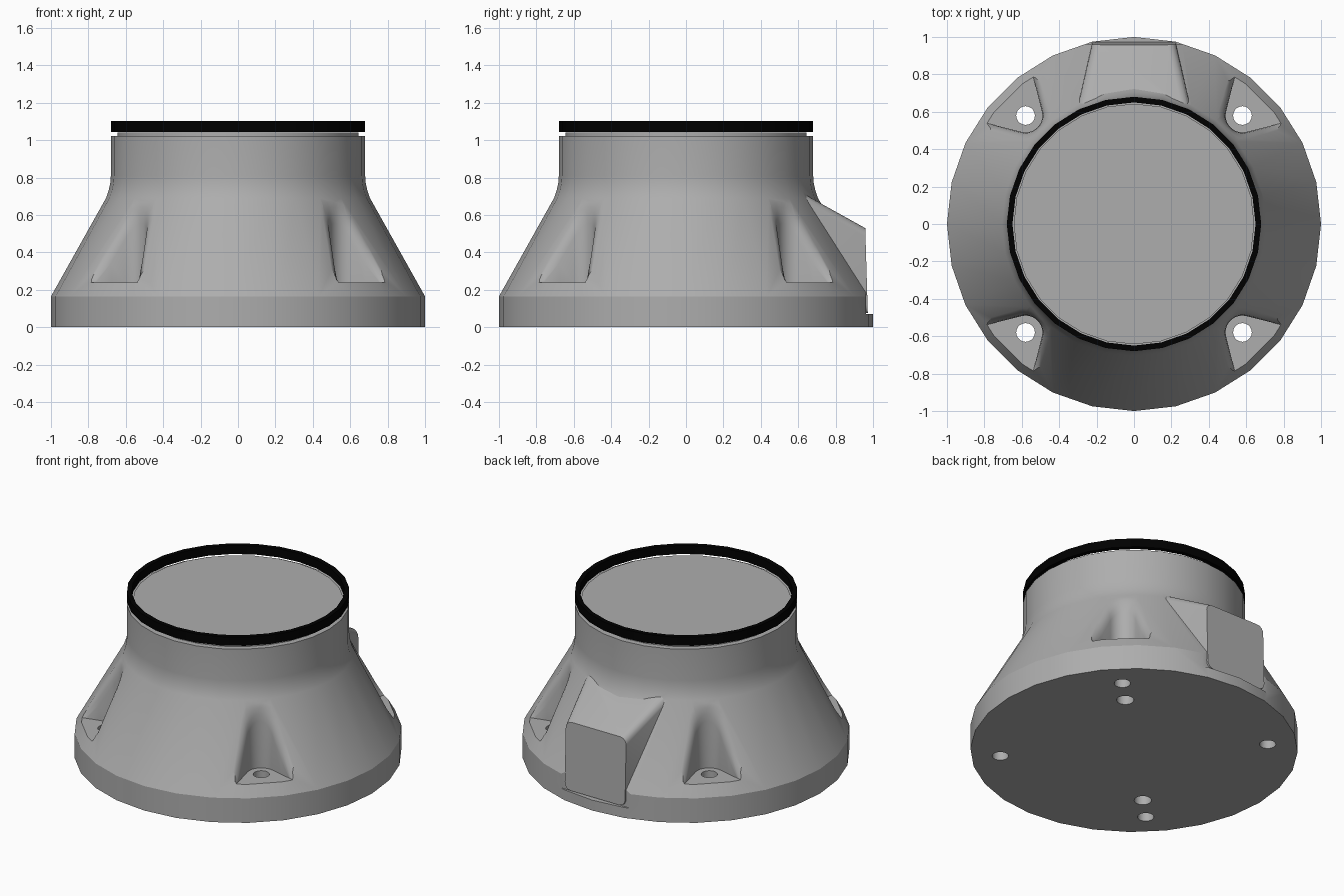
import bpy, bmesh, math
from mathutils import Vector

if "Cube" in bpy.data.objects:
    bpy.data.objects.remove(bpy.data.objects["Cube"])

SIDES = 28


def make_object(name, bm):
    bmesh.ops.recalc_face_normals(bm, faces=bm.faces)
    mesh = bpy.data.meshes.new(name)
    bm.to_mesh(mesh)
    bm.free()
    ob = bpy.data.objects.new(name, mesh)
    bpy.context.collection.objects.link(ob)
    return ob


def loft(name, rings, caps=True, closed=False):
    bm = bmesh.new()
    vs = [[bm.verts.new(p) for p in ring] for ring in rings]
    n = len(vs[0])
    pairs = list(zip(vs, vs[1:])) + ([(vs[-1], vs[0])] if closed else [])
    for a, b in pairs:
        for i in range(n):
            j = (i + 1) % n
            bm.faces.new((a[i], a[j], b[j], b[i]))
    if caps:
        bm.faces.new(vs[0])
        bm.faces.new(vs[-1])
    return make_object(name, bm)


def circle(r, z, n=SIDES, cx=0, cy=0):
    return [(cx + r * math.cos(2 * math.pi * i / n),
             cy + r * math.sin(2 * math.pi * i / n), z) for i in range(n)]


def boolean(target, other, operation='DIFFERENCE'):
    other.hide_render = True
    mod = target.modifiers.new("bool", 'BOOLEAN')
    mod.operation = operation
    mod.solver = 'EXACT'
    mod.object = other
    bpy.context.view_layer.objects.active = target
    bpy.ops.object.modifier_apply(modifier=mod.name)
    bpy.data.objects.remove(other)


def paint(ob, name, value):
    mat = bpy.data.materials.new(name)
    mat.diffuse_color = (value, value, value, 1)
    mat.use_nodes = True
    mat.node_tree.nodes["Principled BSDF"].inputs["Base Color"].default_value = mat.diffuse_color
    ob.data.materials.clear()
    ob.data.materials.append(mat)
    for p in ob.data.polygons:
        p.material_index = 0


def smooth(ob, angle=27):
    bpy.ops.object.select_all(action='DESELECT')
    ob.select_set(True)
    bpy.context.view_layer.objects.active = ob
    bpy.ops.object.shade_smooth_by_angle(angle=math.radians(angle))


# Housing: revolved skirt, cone, neck and stepped lid
profile = [(1, 0), (1, 0.165), (0.706, 0.69), (0.692, 0.73), (0.683, 0.77),
           (0.68, 0.81), (0.68, 1.022), (0.643, 1.022), (0.643, 1.04)]
housing = loft("housing", [circle(r, z) for r, z in profile])

# Flat cut on the back of the skirt, leaving a small ledge below
flat = loft("flat_cutter", [[(-0.3, 0.962, z), (0.3, 0.962, z), (0.3, 1.2, z), (-0.3, 1.2, z)]
                            for z in (0.07, 0.9)])
boolean(housing, flat)


# Rear connector boss with rounded corners, widening inward
def boss_section(y, hw, top, lean):
    bottom, r, pts = 0.075, 0.045, []
    corners = [(hw - r, top - r), (-hw + r, top - r), (-hw + r, bottom + r), (hw - r, bottom + r)]
    for k, (cx, cz) in enumerate(corners):
        for s in range(5):
            a = math.pi / 2 * (k + s / 4)
            z = cz + r * math.sin(a)
            pts.append((cx + r * math.cos(a), y - lean * (z - bottom), z))
    return pts


boss = loft("rear_boss", [boss_section(0.972, 0.225, 0.53, 0.03),
                          boss_section(0.5, 0.33, 0.785, 0)])
boolean(housing, boss, 'UNION')


# Screw pockets: rounded wedges whose upper edges flare into the cone
def cone_z(x, y):
    return 0.165 + (1 - math.hypot(x, y)) * 1.786


def pocket(angle):
    spread, rad, hole_r = math.radians(31), 0.09, 0.82
    outline = []                       # (point, outward normal, flare)
    arc_start, arc_end = math.pi / 2 + spread, 1.5 * math.pi - spread
    for side in (1, -1):
        n = Vector((-math.sin(spread), side * math.cos(spread)))
        d = Vector((math.cos(spread), side * math.sin(spread)))
        wing = [(Vector((hole_r, 0)) + n * rad + d * t, n, 0.045) for t in (0.5, 0.36, 0.24, 0.16, 0.08)]
        if side == 1:
            outline += wing
            for i in range(13):
                a = arc_start + (arc_end - arc_start) * i / 12
                m = Vector((math.cos(a), math.sin(a)))
                outline.append((Vector((hole_r, 0)) + m * rad, m, 0.02 + 0.025 * abs(i - 6) / 6))
        else:
            outline += wing[::-1]
    rings = []
    for level, (off, drop) in enumerate([(0, None), (0, 0.09), (0.12, 0.05), (0.4, 0.02), (1, 0), (1.2, -1)]):
        ring = []
        for p, n, flare in outline:
            q = p + n * flare * off
            if drop is None:
                z = 0.24
            elif drop < 0:
                z = 0.9
            else:
                z = max(cone_z(*q) - drop, 0.24 + 0.003 * level)
            c, s = math.cos(angle), math.sin(angle)
            ring.append((q.x * c - q.y * s, q.x * s + q.y * c, z))
        rings.append(ring)
    return loft("pocket_cutter", rings)


def hole(angle, dist, radius, top):
    x, y = dist * math.cos(angle), dist * math.sin(angle)
    return loft("hole_cutter", [circle(radius, z, 20, x, y) for z in (-0.1, top)])


for k in range(4):
    a = math.pi / 4 + k * math.pi / 2
    boolean(housing, pocket(a))
    boolean(housing, hole(a, 0.82, 0.05, 0.4))
    if k % 2 == 0:                     # blind locating holes underneath
        boolean(housing, hole(a, 0.615, 0.053, 0.12))
paint(housing, "grey_casting", 0.42)
smooth(housing)

# Black seal ring floating just above the neck
seal = loft("seal_ring", [circle(r, z) for r, z in
                          [(0.68, 1.045), (0.68, 1.103), (0.65, 1.103), (0.65, 1.045)]],
            caps=False, closed=True)
paint(seal, "black_rubber", 0.0)
smooth(seal)
